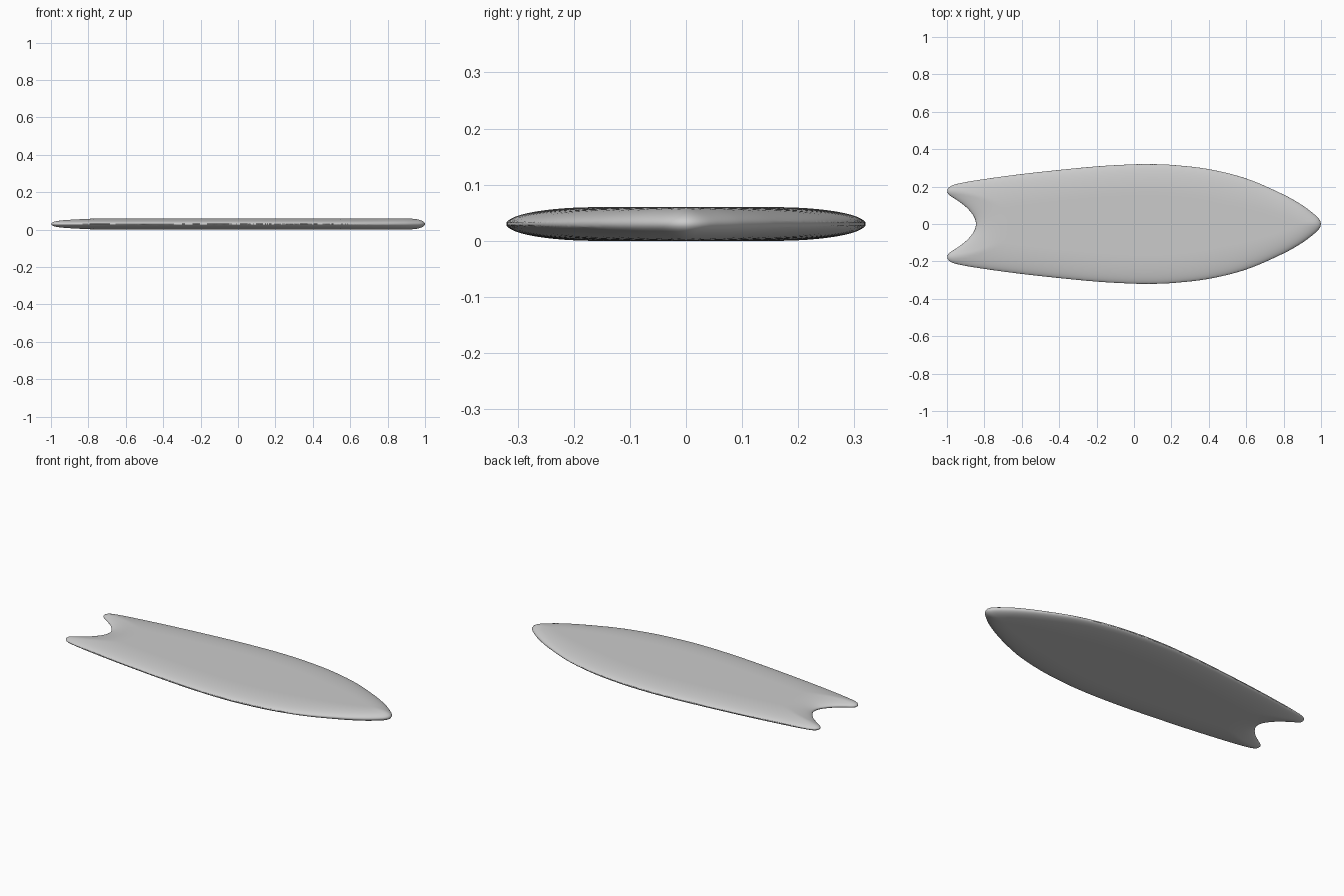
import bpy, bmesh, math
from mathutils import Vector, kdtree

if "Cube" in bpy.data.objects:
    bpy.data.objects.remove(bpy.data.objects["Cube"])

HALF_T = 0.03   # half thickness
ROWS, COLS = 90, 60

# Half outline: tail notch -> tail tip -> widest point -> nose
TAIL = [(-.845, 0), (-.856, .04), (-.897, .09), (-.95, .13), (-.988, .155), (-1, .175),
        (-.985, .2), (-.935, .217), (-.8, .24), (-.6, .267), (-.4, .289), (-.2, .308),
        (-.05, .317), (.06, .32)]
NOSE = [(.2, .316), (.4, .293), (.6, .243), (.8, .157), (.9, .1), (.96, .055), (.99, .026), (1, 0)]


def spline(points, steps):
    """Catmull-Rom through the half outline, mirrored at both ends."""
    p = [Vector(q) for q in points]
    p = [Vector((p[1].x, -p[1].y))] + p + [Vector((p[-2].x, -p[-2].y))]
    out = []
    for a, b, c, d in zip(p, p[1:], p[2:], p[3:]):
        m1 = (c - a) * (c - b).length / ((c - b).length + (b - a).length)
        m2 = (d - b) * (c - b).length / ((c - b).length + (d - c).length)
        for i in range(steps):
            t = i / steps
            out.append(b * (2*t**3 - 3*t*t + 1) + m1 * (t**3 - 2*t*t + t)
                       + c * (3*t*t - 2*t**3) + m2 * (t**3 - t*t))
    return out + [p[-2]]


STEPS = 80
outline = spline(TAIL + NOSE, STEPS)
split = (len(TAIL) - 1) * STEPS
tail, nose = outline[:split + 1], outline[split:]

# Nearest-edge lookup used to round the rails
tree = kdtree.KDTree(len(outline))
for i, q in enumerate(outline):
    tree.insert((q.x, q.y, 0), i)
tree.balance()

# Tail samples evenly spaced along the outline
lengths = [0]
for a, b in zip(tail, tail[1:]):
    lengths.append(lengths[-1] + (b - a).length)
samples, k = [], 0
for i in range(ROWS + 1):
    target = lengths[-1] * i / ROWS
    while k < len(lengths) - 1 and lengths[k] < target - 1e-9:
        k += 1
    samples.append(tail[k])


def nose_x(y):
    for a, b in zip(nose, nose[1:]):
        if a.y >= y >= b.y:
            return a.x + (b.x - a.x) * (a.y - y) / max(a.y - b.y, 1e-9)
    return nose[0].x


def half_height(x, y):
    d = tree.find((x, y, 0))[2]
    r = 0.16 - 0.07 * min(1, max(0, (x - 0.5) / 0.4))
    u = min(1, d / r)
    return HALF_T * math.sqrt(1 - (1 - u) ** 2)


# Board: deck and bottom sheets welded along the rail
bm = bmesh.new()
for side in (1, -1):
    grid = []
    for i, s in enumerate(samples):
        x0, x1, row = s.x, nose_x(s.y), []
        for j in range(COLS + 1):
            x = x0 + (x1 - x0) * (1 - math.cos(math.pi * j / COLS)) / 2
            edge = i == ROWS or j in (0, COLS)
            h = 0 if edge else half_height(x, s.y)
            row.append(bm.verts.new((x, s.y, HALF_T + side * h)))
        grid.append(row)
    for r0, r1 in zip(grid, grid[1:]):
        for j in range(COLS):
            bm.faces.new((r0[j], r0[j + 1], r1[j + 1], r1[j]))
bmesh.ops.remove_doubles(bm, verts=bm.verts, dist=2e-5)

# Mirror across the centre line
geom = bm.verts[:] + bm.edges[:] + bm.faces[:]
bmesh.ops.mirror(bm, geom=geom, axis='Y', merge_dist=1e-5)
bmesh.ops.remove_doubles(bm, verts=bm.verts, dist=2e-5)
bmesh.ops.recalc_face_normals(bm, faces=bm.faces)
for f in bm.faces:
    f.smooth = True
mesh = bpy.data.meshes.new("surfboard")
bm.to_mesh(mesh)
bm.free()
board = bpy.data.objects.new("surfboard", mesh)
bpy.context.collection.objects.link(board)
